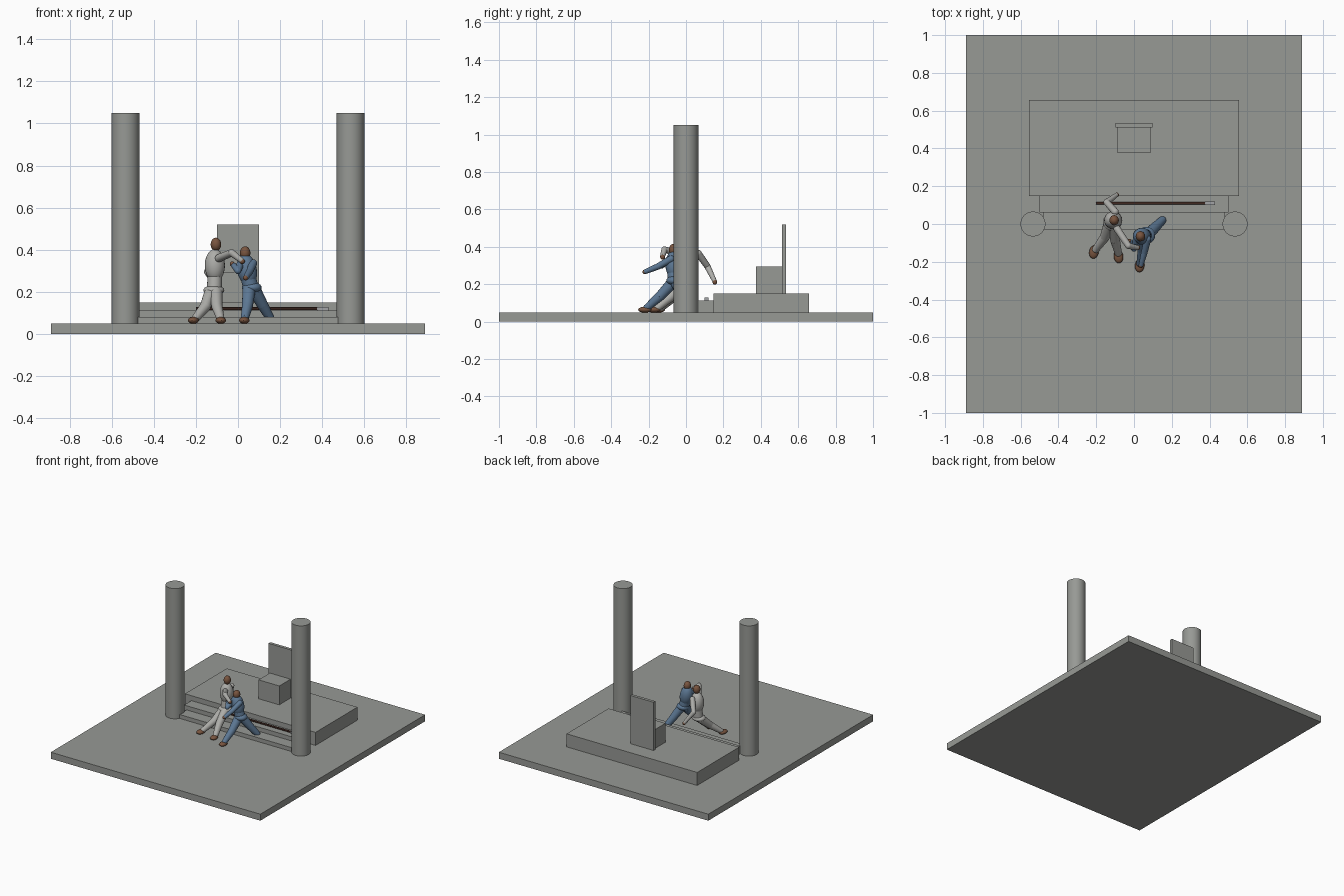
import bpy, bmesh
from mathutils import Vector, Matrix

if "Cube" in bpy.data.objects:
    bpy.data.objects.remove(bpy.data.objects["Cube"])


def material(name, rgb):
    m = bpy.data.materials.new(name)
    m.use_nodes = True
    m.diffuse_color = (*rgb, 1)
    m.node_tree.nodes["Principled BSDF"].inputs["Base Color"].default_value = (*rgb, 1)
    return m


stone = material("grey stone", (0.31, 0.32, 0.30))
pale = material("pale cloth", (0.42, 0.42, 0.40))
blue = material("blue cloth", (0.11, 0.19, 0.30))
skin = material("brown skin", (0.19, 0.09, 0.05))
wood = material("dark wood", (0.06, 0.025, 0.018))
steel = material("steel", (0.36, 0.37, 0.38))


def finish(name, bm, mat):
    mesh = bpy.data.meshes.new(name)
    bm.to_mesh(mesh)
    bm.free()
    mesh.materials.append(mat)
    ob = bpy.data.objects.new(name, mesh)
    bpy.context.collection.objects.link(ob)
    bpy.ops.object.select_all(action='DESELECT')
    ob.select_set(True)
    bpy.context.view_layer.objects.active = ob
    bpy.ops.object.shade_smooth_by_angle()
    return ob


def box(name, lo, hi, mat=stone):
    lo, hi = Vector(lo), Vector(hi)
    bm = bmesh.new()
    bmesh.ops.create_cube(bm, size=1, matrix=Matrix.Translation((lo + hi) / 2)
                          @ Matrix.Diagonal((*(hi - lo), 1)))
    return finish(name, bm, mat)


def add_ball(bm, center, radii, turn=None):
    m = Matrix.Translation(center) @ (turn or Matrix()) @ Matrix.Diagonal((*radii, 1))
    bmesh.ops.create_uvsphere(bm, u_segments=20, v_segments=12, radius=1, matrix=m)


def add_rod(bm, a, b, r1, r2, sides=20):
    a, b = Vector(a), Vector(b)
    d = b - a
    m = Matrix.Translation((a + b) / 2) @ d.to_track_quat('Z', 'Y').to_matrix().to_4x4()
    bmesh.ops.create_cone(bm, cap_ends=True, segments=sides, radius1=r1, radius2=r2,
                          depth=d.length, matrix=m)


def ball(name, center, radii, mat, turn=None):
    bm = bmesh.new()
    add_ball(bm, center, radii, turn)
    return finish(name, bm, mat)


def rod(name, a, b, r1, r2, mat, sides=20):
    bm = bmesh.new()
    add_rod(bm, a, b, r1, r2, sides)
    return finish(name, bm, mat)


def limb(name, points, radii, mat):
    """Two tapered segments with rounded joints."""
    bm = bmesh.new()
    for i in range(len(points) - 1):
        add_rod(bm, points[i], points[i + 1], radii[i], radii[i + 1])
    for p, r in zip(points, radii):
        add_ball(bm, p, (r, r, r))
    return finish(name, bm, mat)


def foot(name, center, heading):
    turn = Vector((*heading, 0)).to_track_quat('Y', 'Z').to_matrix().to_4x4()
    ball(name, center, (0.025, 0.036, 0.016), skin, turn)


# Floor, steps, platform
box("floor", (-0.89, -1, 0), (0.89, 1, 0.05))
box("lower_step", (-0.48, -0.03, 0.05), (0.48, 0.15, 0.08))
box("upper_step", (-0.5, 0.06, 0.05), (0.5, 0.15, 0.112))
box("platform", (-0.555, 0.148, 0.05), (0.555, 0.657, 0.15))

# Columns
for side, sx in (("left", 1), ("right", -1)):
    rod(side + "_column", (sx * 0.535, 0, 0.05), (sx * 0.535, 0, 1.05), 0.066, 0.066, stone, 48)

# Throne
box("throne_seat", (-0.088, 0.375, 0.15), (0.088, 0.532, 0.295))
box("throne_back", (-0.099, 0.512, 0.15), (0.099, 0.535, 0.52))

# Spear lying on the upper step
rod("spear_shaft", (-0.2, 0.11, 0.12), (0.385, 0.11, 0.12), 0.007, 0.007, wood, 12)
box("spear_head", (0.375, 0.1, 0.112), (0.43, 0.12, 0.128), steel)

# Pale figure
ball("pale_torso", (-0.11, 0.02, 0.325), (0.048, 0.048, 0.078), pale)
ball("pale_hips", (-0.115, 0.01, 0.207), (0.05, 0.045, 0.024), pale)
rod("pale_waist", (-0.113, 0.012, 0.2), (-0.11, 0.02, 0.28), 0.036, 0.034, pale)
rod("pale_neck", (-0.108, 0.02, 0.38), (-0.105, 0.02, 0.42), 0.014, 0.013, skin)
ball("pale_head", (-0.105, 0.02, 0.425), (0.025, 0.027, 0.032), skin)
limb("pale_right_leg", [(-0.13, 0, 0.195), (-0.155, -0.07, 0.13), (-0.203, -0.135, 0.072)],
     [0.031, 0.026, 0.019], pale)
limb("pale_left_leg", [(-0.105, -0.01, 0.195), (-0.1, -0.085, 0.13), (-0.083, -0.155, 0.072)],
     [0.031, 0.026, 0.019], pale)
foot("pale_right_foot", (-0.212, -0.148, 0.064), (-0.2, -1))
foot("pale_left_foot", (-0.082, -0.172, 0.064), (0.1, -1))
limb("pale_rear_arm", [(-0.1, 0.065, 0.365), (-0.145, 0.115, 0.295), (-0.095, 0.152, 0.218)],
     [0.019, 0.017, 0.012], pale)
ball("pale_rear_hand", (-0.092, 0.154, 0.212), (0.012, 0.012, 0.014), skin)
limb("pale_front_arm", [(-0.09, -0.025, 0.36), (-0.03, -0.115, 0.385), (0.015, -0.125, 0.35)],
     [0.019, 0.017, 0.013], pale)
ball("pale_front_hand", (0.02, -0.125, 0.345), (0.013, 0.013, 0.013), skin)

# Blue figure
lean = Matrix.Rotation(-0.2, 4, 'Y')
ball("blue_torso", (0.042, -0.065, 0.305), (0.047, 0.045, 0.078), blue, lean)
ball("blue_hips", (0.065, -0.06, 0.22), (0.047, 0.045, 0.027), blue)
rod("blue_waist", (0.065, -0.06, 0.205), (0.045, -0.065, 0.28), 0.037, 0.036, blue)
rod("blue_neck", (0.037, -0.065, 0.35), (0.035, -0.065, 0.38), 0.014, 0.013, skin)
ball("blue_head", (0.034, -0.065, 0.384), (0.025, 0.027, 0.032), skin)
limb("blue_front_leg", [(0.052, -0.075, 0.205), (0.045, -0.14, 0.135), (0.032, -0.21, 0.074)],
     [0.031, 0.026, 0.019], blue)
limb("blue_back_leg", [(0.08, -0.05, 0.205), (0.115, -0.015, 0.14), (0.15, 0.02, 0.08)],
     [0.031, 0.027, 0.021], blue)
foot("blue_front_foot", (0.03, -0.22, 0.064), (-0.1, -1))
limb("blue_left_arm", [(0.072, -0.08, 0.335), (0.055, -0.15, 0.295), (0.038, -0.215, 0.268)],
     [0.019, 0.017, 0.013], blue)
ball("blue_left_hand", (0.036, -0.22, 0.266), (0.012, 0.013, 0.012), skin)
limb("blue_right_arm", [(0.012, -0.08, 0.335), (0, -0.13, 0.3), (-0.02, -0.095, 0.325)],
     [0.018, 0.016, 0.013], blue)
ball("blue_right_hand", (-0.027, -0.09, 0.332), (0.012, 0.012, 0.012), skin)
